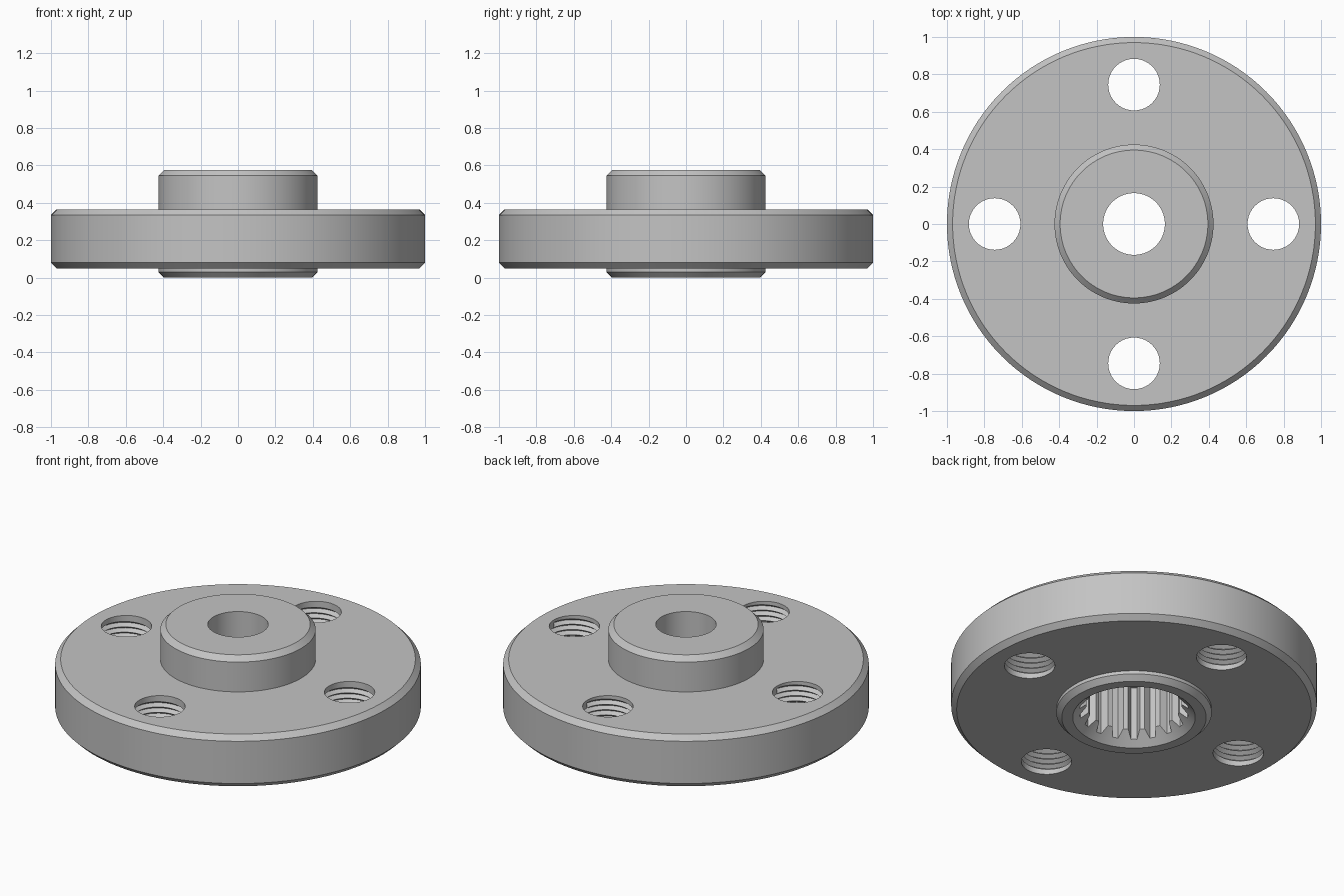
import bpy, bmesh
from math import sin, cos, tau, radians
from mathutils import Vector

cube = bpy.data.objects.get("Cube")
if cube:
    bpy.data.objects.remove(cube, do_unlink=True)

steel = bpy.data.materials.new("grey steel")
steel.use_nodes = True
steel.diffuse_color = (0.55, 0.55, 0.55, 1)
steel.node_tree.nodes["Principled BSDF"].inputs["Base Color"].default_value = (0.55, 0.55, 0.55, 1)


def make_object(name, bm):
    bmesh.ops.recalc_face_normals(bm, faces=bm.faces[:])
    mesh = bpy.data.meshes.new(name)
    bm.to_mesh(mesh)
    bm.free()
    mesh.materials.append(steel)
    obj = bpy.data.objects.new(name, mesh)
    bpy.context.collection.objects.link(obj)
    return obj


def turned(name, profile, steps=128):
    """Spin a closed (radius, height) profile about z."""
    bm = bmesh.new()
    verts = [bm.verts.new((r, 0, z)) for r, z in profile]
    edges = [bm.edges.new((a, b)) for a, b in zip(verts, verts[1:] + verts[:1])]
    bmesh.ops.spin(bm, geom=verts + edges, cent=(0, 0, 0), axis=(0, 0, 1),
                   angle=tau, steps=steps, use_merge=True)
    bmesh.ops.remove_doubles(bm, verts=bm.verts[:], dist=1e-5)
    return make_object(name, bm)


def spline_cutter(teeth, r_tip, r_root, z0, z1):
    """Toothed prism that cuts the internal spline."""
    bm = bmesh.new()
    tooth = [(-0.15, r_tip), (0.15, r_tip), (0.34, r_root), (0.66, r_root)]
    ring = []
    for i in range(teeth):
        for f, r in tooth:
            a = tau * (i + f) / teeth
            ring.append(bm.verts.new((r * cos(a), r * sin(a), z0)))
    base = bm.faces.new(ring)
    ext = bmesh.ops.extrude_face_region(bm, geom=[base])["geom"]
    top = [v for v in ext if isinstance(v, bmesh.types.BMVert)]
    bmesh.ops.translate(bm, verts=top, vec=(0, 0, z1 - z0))
    return make_object("spline_cutter", bm)


def thread_cutter(centre, r_minor, r_major, z0, z1, start, pitch, turns, n=40):
    """Closed plug with a helical V ridge that cuts a threaded hole."""
    bm = bmesh.new()

    def vert(j, r, z):
        a = tau * j / n
        return bm.verts.new(Vector((r * cos(a), r * sin(a), z)) + centre)

    last = 2 * turns
    low = [vert(j, r_minor, z0) for j in range(n)]
    high = [vert(j, r_minor, z1) for j in range(n)]
    cols = [[vert(j, r_major if k % 2 else r_minor, start + pitch * (j / n + k / 2))
             for k in range(last + (3 if j == 0 else 1))] for j in range(n)]
    for j in range(n):
        m = (j + 1) % n
        lift = 2 if m == 0 else 0
        a, b = cols[j], cols[m]
        for k in range(last):
            bm.faces.new((a[k], b[k + lift], b[k + 1 + lift], a[k + 1]))
        # Plain collars below and above the ridge
        bm.faces.new([low[j], low[m]] + ([b[0], b[2]] if lift else [b[0]]) + [a[0]])
        bm.faces.new([a[last], b[last + lift], high[m], high[j]]
                     + ([a[last + 2]] if j == 0 else []))
    # Ends of the helix and the two caps
    first = cols[0]
    bm.faces.new(first[:3])
    bm.faces.new(first[last:last + 3])
    bm.faces.new(low)
    bm.faces.new(high)
    return make_object("thread_cutter", bm)


# Flange disc and hub, with a cone leading into the bore
body = turned("splined_flange", [
    (0.335, 0), (0.395, 0), (0.425, 0.03), (0.425, 0.05),
    (0.97, 0.05), (1, 0.08), (1, 0.335), (0.97, 0.365),
    (0.425, 0.365), (0.425, 0.545), (0.395, 0.575),
    (0.165, 0.575), (0.165, 0.17)])

# Spline socket in the underside and four threaded bolt holes
cutters = [spline_cutter(18, 0.26, 0.3, -0.1, 0.36)]
for x, y in ((1, 0), (0, 1), (-1, 0), (0, -1)):
    cutters.append(thread_cutter(Vector((x, y, 0)) * 0.745, 0.138, 0.16,
                                 -0.02, 0.43, 0.061, 0.032, 8))

bpy.context.view_layer.objects.active = body
for cutter in cutters:
    cutter.hide_render = True
    mod = body.modifiers.new("cut", "BOOLEAN")
    mod.operation = "DIFFERENCE"
    mod.solver = "EXACT"
    mod.object = cutter
    bpy.ops.object.modifier_apply(modifier=mod.name)
    bpy.data.objects.remove(cutter, do_unlink=True)

for obj in bpy.context.selected_objects:
    obj.select_set(False)
body.select_set(True)
bpy.ops.object.shade_smooth_by_angle(angle=radians(30))
